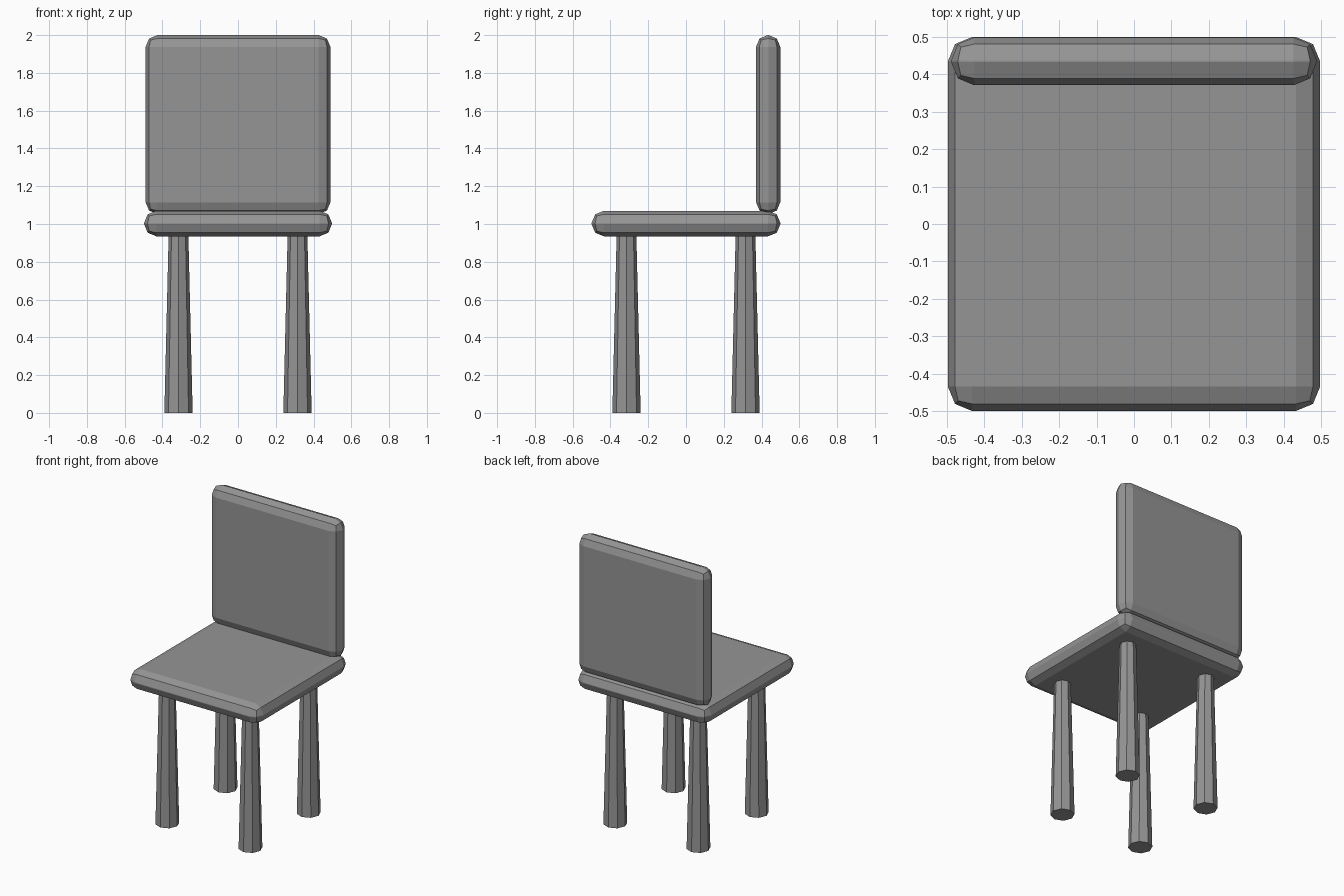
import bpy

if "Cube" in bpy.data.objects:
    bpy.data.objects.remove(bpy.data.objects["Cube"], do_unlink=True)

# Single grey material
GREY = (0.3, 0.3, 0.3, 1)
grey = bpy.data.materials.new("plain_grey")
grey.use_nodes = True
grey.diffuse_color = GREY
grey.node_tree.nodes["Principled BSDF"].inputs["Base Color"].default_value = GREY


def cushion(name, size, centre, bevel):
    """Slab with faceted rounded edges."""
    bpy.ops.mesh.primitive_cube_add(size=1, location=centre)
    slab = bpy.context.object
    slab.name = name
    slab.scale = size
    bpy.ops.object.transform_apply(location=False, rotation=False, scale=True)
    mod = slab.modifiers.new("rounded_edges", 'BEVEL')
    mod.width = bevel
    mod.segments = 2
    slab.data.materials.append(grey)


def leg(name, x, y):
    """Tapered eight-sided leg, wider at the floor."""
    bpy.ops.mesh.primitive_cone_add(vertices=8, radius1=0.075, radius2=0.052,
                                    depth=0.95, location=(x, y, 0.475))
    bpy.context.object.name = name
    bpy.context.object.data.materials.append(grey)


# Seat and backrest
cushion("seat", (0.995, 1.0, 0.135), (0, 0, 1.0025), 0.065)
cushion("backrest", (0.978, 0.128, 0.947), (0, 0.435, 1.5265), 0.062)

# Four legs
for side, x in (("left", 0.315), ("right", -0.315)):
    for end, y in (("front", -0.315), ("back", 0.315)):
        leg(f"{end}_{side}_leg", x, y)
